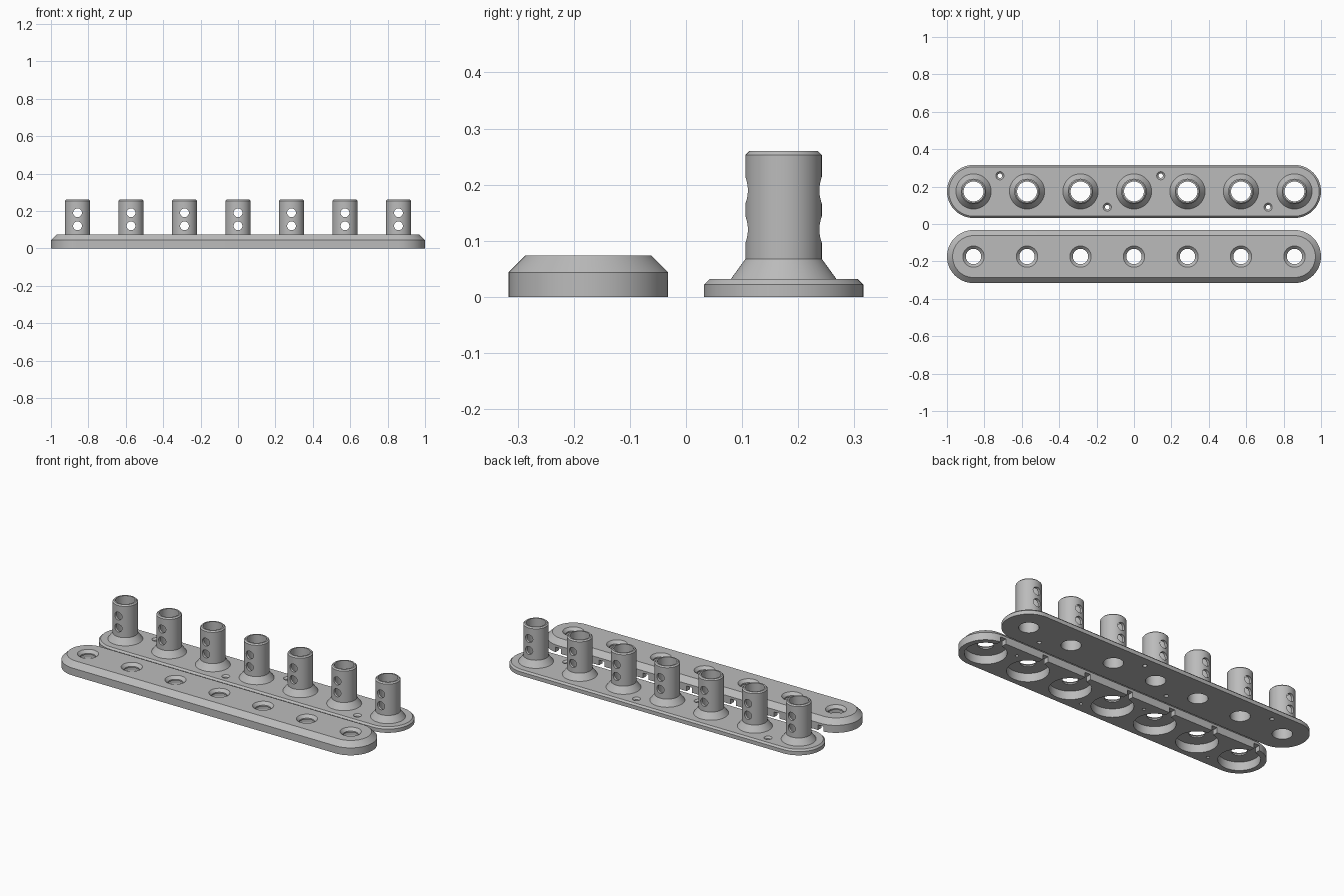
import bpy, bmesh, math
from mathutils import Matrix, Vector

if "Cube" in bpy.data.objects:
    bpy.data.objects.remove(bpy.data.objects["Cube"])

STATIONS = [i * 0.286 for i in range(-3, 4)]
END = 0.858          # half distance between the rounded end centres
ROW = 0.174          # distance of each plate from the centre line
SCREWS = [(-0.717, 0.084), (-0.143, -0.084), (0.143, 0.084), (0.717, -0.084)]

grey = bpy.data.materials.new("grey plastic")
grey.diffuse_color = (0.5, 0.5, 0.5, 1)
grey.use_nodes = True
grey.node_tree.nodes["Principled BSDF"].inputs["Base Color"].default_value = grey.diffuse_color


def stack(bm, rings, centre=(0, 0, 0), half=0.0, turn=None, seg=64):
    """Closed solid from stacked round (or long rounded) outlines (radius, height)."""
    place = Matrix.Translation(Vector(centre)) @ (turn or Matrix())
    loops = []
    for r, z in rings:
        pts = []
        if half:
            for side, start in ((1, -0.5), (-1, 0.5)):
                for i in range(seg // 2 + 1):
                    a = math.pi * (start + i / (seg // 2))
                    pts.append((side * half + r * math.cos(a), r * math.sin(a), z))
        else:
            for i in range(seg):
                a = 2 * math.pi * i / seg
                pts.append((r * math.cos(a), r * math.sin(a), z))
        loops.append([bm.verts.new(place @ Vector(p)) for p in pts])
    n = len(loops[0])
    for low, high in zip(loops, loops[1:]):
        for i in range(n):
            j = (i + 1) % n
            bm.faces.new((low[i], low[j], high[j], high[i]))
    bm.faces.new(loops[0][::-1])
    bm.faces.new(loops[-1])


def finish(name, bm):
    bmesh.ops.recalc_face_normals(bm, faces=bm.faces)
    mesh = bpy.data.meshes.new(name)
    bm.to_mesh(mesh)
    bm.free()
    mesh.materials.append(grey)
    obj = bpy.data.objects.new(name, mesh)
    bpy.context.collection.objects.link(obj)
    return obj


def combine(target, tool, operation):
    mod = target.modifiers.new(operation.lower(), 'BOOLEAN')
    mod.operation, mod.solver, mod.object = operation, 'EXACT', tool
    bpy.context.view_layer.objects.active = target
    bpy.ops.object.modifier_apply(modifier=mod.name)
    bpy.data.objects.remove(tool)


def smooth(obj):
    bpy.ops.object.select_all(action='DESELECT')
    obj.select_set(True)
    bpy.context.view_layer.objects.active = obj
    bpy.ops.object.shade_smooth_by_angle(angle=math.radians(25))


# Tube plate: thin rounded bar with a chamfered rim
bm = bmesh.new()
stack(bm, [(0.142, 0), (0.142, 0.022), (0.132, 0.032)], (0, ROW, 0), END)
tube_plate = finish("tube_plate", bm)

# Tubes with flared feet
bm = bmesh.new()
for x in STATIONS:
    stack(bm, [(0.094, 0.015), (0.094, 0.032), (0.068, 0.068), (0.068, 0.253),
               (0.061, 0.26)], (x, ROW, 0))
combine(tube_plate, finish("tubes", bm), 'UNION')

# Tube bores and countersunk screw holes
bm = bmesh.new()
for x in STATIONS:
    stack(bm, [(0.053, -0.02), (0.053, 0.3)], (x, ROW, 0))
for x, y in SCREWS:
    stack(bm, [(0.012, -0.02), (0.012, 0.022), (0.022, 0.032), (0.027, 0.037)],
          (x, ROW + y, 0), seg=32)
combine(tube_plate, finish("bores", bm), 'DIFFERENCE')

# Pairs of cross holes through each tube
bm = bmesh.new()
for x in STATIONS:
    for z in (0.12, 0.19):
        stack(bm, [(0.0235, -0.12), (0.0235, 0.12)], (x, ROW, z),
              turn=Matrix.Rotation(math.pi / 2, 4, 'X'), seg=32)
combine(tube_plate, finish("cross_holes", bm), 'DIFFERENCE')

# Cover plate: thicker rounded bar with a wide chamfer
bm = bmesh.new()
stack(bm, [(0.142, 0), (0.142, 0.044), (0.112, 0.074)], (0, -ROW, 0), END)
cover_plate = finish("cover_plate", bm)

# Round pockets below, countersunk openings above, blind screw holes
bm = bmesh.new()
for x in STATIONS:
    stack(bm, [(0.111, -0.02), (0.111, 0.05), (0.041, 0.05), (0.041, 0.058),
               (0.057, 0.074), (0.061, 0.078)], (x, -ROW, 0))
for x, y in SCREWS:
    stack(bm, [(0.009, -0.02), (0.009, 0.045)], (x, -ROW - y, 0), seg=32)
combine(cover_plate, finish("pockets", bm), 'DIFFERENCE')

# Slots from each pocket out through the back wall
bm = bmesh.new()
for x in STATIONS:
    bmesh.ops.create_cube(bm, size=1, matrix=Matrix.Translation((x, -0.05, 0.005))
                          @ Matrix.Diagonal((0.036, 0.1, 0.05, 1)))
combine(cover_plate, finish("slots", bm), 'DIFFERENCE')

for part in (tube_plate, cover_plate):
    smooth(part)
